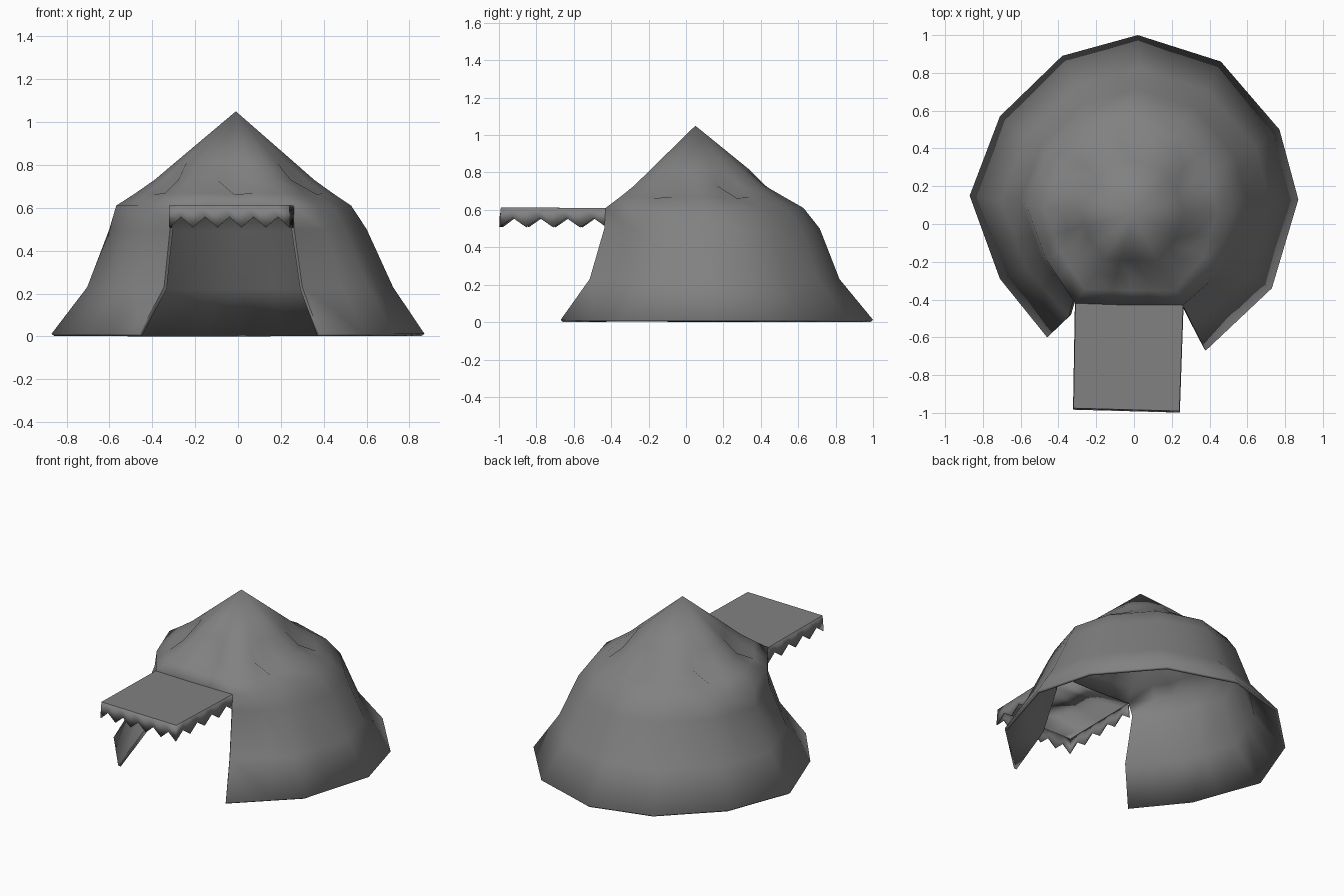
import bpy, bmesh
from mathutils import Vector

if "Cube" in bpy.data.objects:
    bpy.data.objects.remove(bpy.data.objects["Cube"])

# Ground outline of the tent, clockwise from the back; index 6 is mid-doorway
BASE = [Vector(p) for p in [(0.02, 1.0), (0.46, 0.86), (0.77, 0.50), (0.87, 0.13),
        (0.73, -0.34), (0.38, -0.67), (-0.03, -0.66), (-0.46, -0.60),
        (-0.71, -0.29), (-0.87, 0.15), (-0.71, 0.57), (-0.38, 0.89)]]
APEX = Vector((-0.01, 0.05, 1.05))

cloth = bpy.data.materials.new("dark_grey_cloth")
cloth.diffuse_color = (0.22, 0.22, 0.22, 1)
cloth.use_nodes = True
cloth.node_tree.nodes["Principled BSDF"].inputs["Base Color"].default_value = cloth.diffuse_color


def finish(bm, name, thickness):
    bmesh.ops.recalc_face_normals(bm, faces=bm.faces)
    for f in bm.faces:
        f.smooth = True
    me = bpy.data.meshes.new(name)
    bm.to_mesh(me)
    bm.free()
    me.materials.append(cloth)
    ob = bpy.data.objects.new(name, me)
    bpy.context.collection.objects.link(ob)
    mod = ob.modifiers.new("cloth_thickness", 'SOLIDIFY')
    mod.thickness = thickness
    mod.offset = -1
    return ob


def scaled(s, cx, cy):
    return [Vector((cx, cy)) + (p - Vector((0, 0.13))) * s for p in BASE]


def columns(pts):
    """Split 12 corners into 24 columns, three close ones at each even corner."""
    out = []
    for i in range(0, 12, 2):
        p = pts[i]
        out += [p.lerp(pts[i - 1], 0.4), p, p.lerp(pts[i + 1], 0.4), pts[i + 1]]
    return out


# Tent body: flared wall rings with a doorway, then a dimpled conical roof
bm = bmesh.new()
eave = scaled(0.63, -0.02, 0.08)
eave[5], eave[6], eave[7] = Vector((0.26, -0.43)), Vector((-0.02, -0.43)), Vector((-0.31, -0.42))
knee = scaled(0.82, 0.01, 0.107)
knee[5], knee[7] = Vector((0.30, -0.515)), Vector((-0.345, -0.49))
levels = [(0.012, BASE), (0.23, knee), (0.50, scaled(0.69, 0, 0.115)), (0.61, eave)]
rings = [[bm.verts.new((p.x, p.y, z)) for p in columns(pts)] for z, pts in levels]
door = (11, 12, 13, 14)
for a, b in zip(rings, rings[1:]):
    for i in range(24):
        if i not in door:
            j = (i + 1) % 24
            bm.faces.new((a[i], a[j], b[j], b[i]))
    # crisp door edges
    for i in (11, 15):
        bm.edges.get((a[i], b[i])).smooth = False

prev = rings[-1]
cols = columns(eave)
for f, z, dent in [(0.84, 0.668, 0.005), (0.68, 0.73, 0.065), (0.50, 0.815, 0.0)]:
    ring = []
    for i, p in enumerate(cols):
        q = APEX.xy.lerp(p, f)
        ring.append(bm.verts.new((q.x, q.y, z - (dent if i % 4 == 1 else 0))))
    for i in range(24):
        j = (i + 1) % 24
        bm.faces.new((prev[i], prev[j], ring[j], ring[i]))
    prev = ring
top = bm.verts.new(APEX)
for i in range(24):
    bm.faces.new((prev[i], prev[(i + 1) % 24], top))
for v in [v for v in bm.verts if not v.link_faces]:
    bm.verts.remove(v)
finish(bm, "tent_body", 0.018)

# Awning: flat panel with a zigzag valance on three sides
bm = bmesh.new()
corners = [Vector(p) for p in [(-0.31, -0.42, 0.61), (-0.32, -0.975, 0.613),
                               (0.24, -0.99, 0.613), (0.26, -0.43, 0.61)]]
border = []
for a, b, teeth in zip(corners, corners[1:], (4, 5, 4)):
    border += [a.lerp(b, k / (2 * teeth)) for k in range(2 * teeth)]
border.append(corners[3])
upper = [bm.verts.new(p) for p in border]
mid = sum(corners, Vector()) / 4
lower = [bm.verts.new((p.x + (p.x - mid.x) * 0.01, p.y + (p.y - mid.y) * 0.03,
                       p.z - (0.105 if k % 2 == 0 else 0.055)))
         for k, p in enumerate(border)]
panel = bm.faces.new(upper)
for k in range(len(upper) - 1):
    bm.faces.new((upper[k], upper[k + 1], lower[k + 1], lower[k]))
bmesh.ops.inset_region(bm, faces=[panel], thickness=0.03)
finish(bm, "awning", 0.006)
